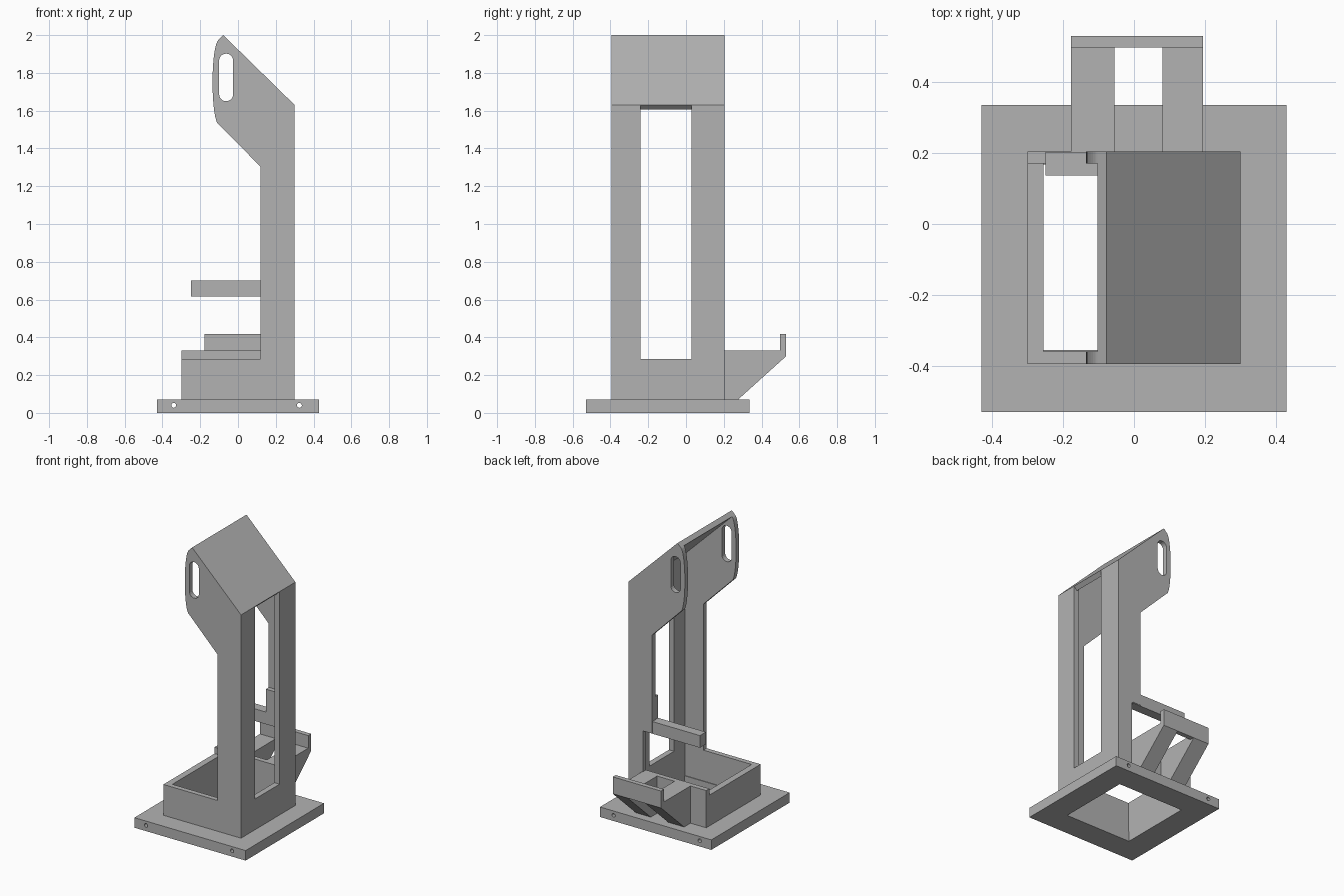
import bpy
from math import sin, cos, pi, radians
from mathutils import Matrix

cube = bpy.data.objects.get("Cube")
if cube:
    bpy.data.objects.remove(cube, do_unlink=True)

grey = bpy.data.materials.new("plain_grey")
grey.use_nodes = True
colour = (0.45, 0.45, 0.45, 1)
grey.diffuse_color = colour
grey.node_tree.nodes["Principled BSDF"].inputs["Base Color"].default_value = colour

# Columns: where the sketch's right, up and normal point for each extrusion axis
FRAMES = {
    "x": Matrix(((0, 0, 1, 0), (1, 0, 0, 0), (0, 1, 0, 0), (0, 0, 0, 1))),
    "y": Matrix(((1, 0, 0, 0), (0, 0, -1, 0), (0, 1, 0, 0), (0, 0, 0, 1))),
    "z": Matrix.Identity(4),
}


def plate(name, axis, start, end, outline, *holes):
    """Extrude a flat outline with optional holes from start to end along an axis."""
    curve = bpy.data.curves.new(name, "CURVE")
    curve.dimensions = "2D"
    curve.fill_mode = "BOTH"
    curve.extrude = (end - start) / 2
    for loop in (outline, *holes):
        spline = curve.splines.new("POLY")
        spline.points.add(len(loop) - 1)
        for point, (u, v) in zip(spline.points, loop):
            point.co = (u, v, 0, 1)
        spline.use_cyclic_u = True
    sketch = bpy.data.objects.new(name + "_sketch", curve)
    bpy.context.collection.objects.link(sketch)
    bpy.context.view_layer.update()
    graph = bpy.context.evaluated_depsgraph_get()
    mesh = bpy.data.meshes.new_from_object(sketch.evaluated_get(graph))
    bpy.data.objects.remove(sketch, do_unlink=True)
    middle = [0, 0, 0]
    middle["xyz".index(axis)] = (start + end) / 2
    mesh.transform(Matrix.Translation(middle) @ FRAMES[axis])
    mesh.materials.clear()
    mesh.materials.append(grey)
    for face in mesh.polygons:
        face.material_index = 0
        face.use_smooth = False
    obj = bpy.data.objects.new(name, mesh)
    bpy.context.collection.objects.link(obj)
    return obj


def rect(u0, u1, v0, v1):
    return [(u0, v0), (u1, v0), (u1, v1), (u0, v1)]


def arc(cu, cv, ru, rv, a0, a1, steps=10):
    angles = [radians(a0 + (a1 - a0) * i / steps) for i in range(steps + 1)]
    return [(cu + ru * cos(a), cv + rv * sin(a)) for a in angles]


FRONT, BACK, LEFT, RIGHT = -0.395, 0.205, -0.30, 0.30
WALL, FLOOR, RIM = 0.035, 0.07, 0.285

# Base frame, with two bores running front to back
base = plate("base_frame", "z", 0, FLOOR, rect(-0.43, 0.43, -0.53, 0.335),
             rect(-0.255, 0.26, -0.355, 0.168))
bore = base.modifiers.new("bores", "BOOLEAN")
bore.solver = "EXACT"
bore_cutters = bpy.data.collections.new("bore_cutters")
bpy.context.scene.collection.children.link(bore_cutters)
bore.operand_type = "COLLECTION"
bore.collection = bore_cutters
for x in (-0.34, 0.325):
    cutter = plate("bore_cutter", "y", -0.7, 0.7, arc(x, 0.04, 0.013, 0.013, 0, 337.5, 15))
    bpy.context.collection.objects.unlink(cutter)
    bore_cutters.objects.link(cutter)
    cutter.hide_render = True
    cutter.hide_viewport = True

# Side plates: low box wall, column and curved head with a slot
head = [(RIGHT, FLOOR), (RIGHT, 1.63), (-0.078, 2.0), (-0.103, 1.975)]
head += arc(-0.10, 1.75, 0.035, 0.225, 105, 255, 14) + [(-0.105, 1.53), (0.118, 1.305)]
slot = (arc(-0.063, 1.687, 0.037, 0.037, 180, 360)
        + arc(-0.063, 1.865, 0.037, 0.037, 0, 180))
plate("front_side_plate", "y", FRONT, FRONT + WALL,
      head + [(0.118, RIM), (LEFT, RIM), (LEFT, FLOOR)], slot)
plate("back_side_plate", "y", BACK - WALL, BACK,
      head + [(0.118, 0.62), (0.19, 0.62), (0.19, 0.33), (LEFT, 0.33), (LEFT, FLOOR)], slot)

# Column wall with the tall window
y0, y1 = FRONT + WALL, BACK - WALL
plate("window_wall", "x", RIGHT - 0.04, RIGHT,
      [(y0, FLOOR), (y1, FLOOR), (y1, 1.63), (0.03, 1.63), (0.03, RIM),
       (-0.24, RIM), (-0.24, 1.63), (y0, 1.63)])

# Low end wall of the box
plate("box_end_wall", "x", LEFT, -0.255, rect(y0, y1, FLOOR, RIM))

# Sloping roof slab
plate("roof_slab", "y", y0, y1,
      [(RIGHT, 1.63), (-0.078, 2.0), (-0.103, 1.975), (0.275, 1.605)])

# Cross bar and its mounting tab
plate("cross_bar", "y", 0.137, 0.203, rect(-0.25, 0.19, 0.615, 0.70))
plate("bar_tab", "y", 0.137, y1, rect(0.12, 0.26, 0.70, 0.86))

# Rear shelf: two brackets joined by an upright lip
for side, (x0, x1) in {"right": (-0.178, -0.055), "left": (0.08, 0.195)}.items():
    plate(side + "_shelf_bracket", "x", x0, x1,
          [(BACK, FLOOR), (0.275, FLOOR), (0.53, 0.30), (0.53, 0.33), (BACK, 0.33)])
plate("shelf_lip", "x", -0.178, 0.195, rect(0.497, 0.53, 0.30, 0.418))
